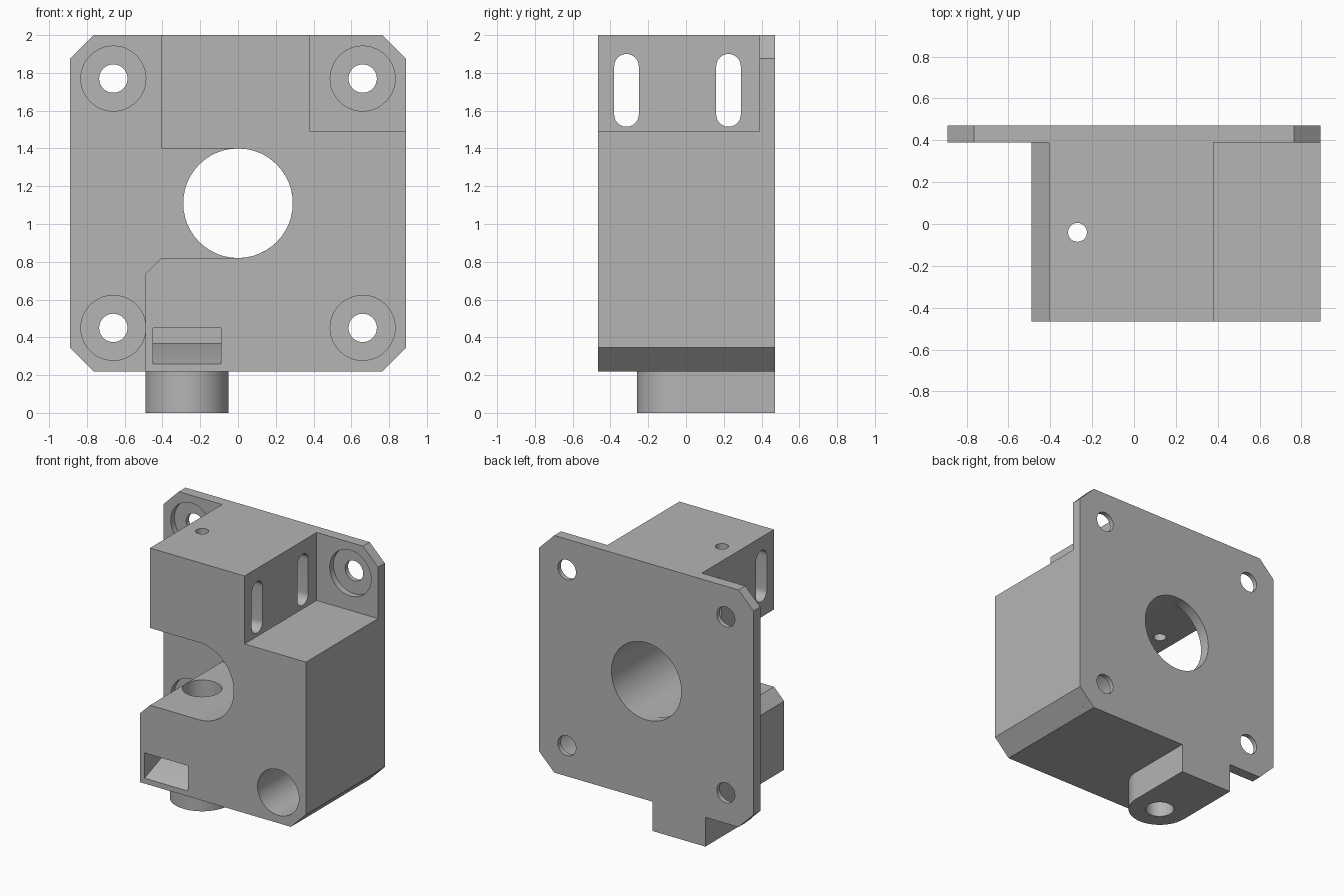
import bpy, bmesh
from math import pi, cos, sin, radians
from mathutils import Vector

if "Cube" in bpy.data.objects:
    bpy.data.objects.remove(bpy.data.objects["Cube"], do_unlink=True)

grey = bpy.data.materials.new("plain grey")
grey.use_nodes = True
GREY = (0.46, 0.46, 0.46, 1)
grey.diffuse_color = GREY
grey.node_tree.nodes["Principled BSDF"].inputs["Base Color"].default_value = GREY


def prism(name, outline, axis, start, end):
    """Extrude a flat outline along an axis; outline holds the other two coordinates in order."""
    place = {"x": lambda p, t: (t, p[0], p[1]),
             "y": lambda p, t: (p[0], t, p[1]),
             "z": lambda p, t: (p[0], p[1], t)}[axis]
    bm = bmesh.new()
    face = bm.faces.new([bm.verts.new(place(p, start)) for p in outline])
    new = bmesh.ops.extrude_face_region(bm, geom=[face])["geom"]
    shift = Vector(place((0, 0), end - start))
    bmesh.ops.translate(bm, vec=shift, verts=[v for v in new if isinstance(v, bmesh.types.BMVert)])
    bmesh.ops.recalc_face_normals(bm, faces=bm.faces)
    mesh = bpy.data.meshes.new(name)
    bm.to_mesh(mesh)
    bm.free()
    mesh.materials.append(grey)
    obj = bpy.data.objects.new(name, mesh)
    bpy.context.collection.objects.link(obj)
    return obj


def arc(cx, cy, r, a0=0, a1=360, n=48):
    return [(cx + r * cos(radians(a0 + (a1 - a0) * i / n)),
             cy + r * sin(radians(a0 + (a1 - a0) * i / n))) for i in range(n + 1)]


def bore(cx, cy, r, axis, start, end):
    return prism("bore_cutter", arc(cx, cy, r)[:-1], axis, start, end)


def cut(obj, cutters):
    bpy.context.view_layer.objects.active = obj
    for c in cutters:
        c.hide_render = True
        mod = obj.modifiers.new("cut", "BOOLEAN")
        mod.operation, mod.solver, mod.object = "DIFFERENCE", "EXACT", c
        bpy.ops.object.modifier_apply(modifier=mod.name)


FRONT, SEAM, BACK = -0.465, 0.39, 0.47
BOTTOM, TOP, SIDE, CHAMFER = 0.22, 2.0, 0.89, 0.125
HOLE_X, HOLE_Y = -0.27, -0.04       # vertical channel
MID = 1.11                          # height of the central bore

# Mounting plate with clipped corners
w, lo, hi = SIDE - CHAMFER, BOTTOM + CHAMFER, TOP - CHAMFER
plate = prism("mounting_plate", [(-w, BOTTOM), (w, BOTTOM), (SIDE, lo), (SIDE, hi),
                                 (w, TOP), (-w, TOP), (-SIDE, hi), (-SIDE, lo)], "y", SEAM, BACK)

# Main body: stepped block with a round-ended side opening
body = prism("main_body", [(-0.49, BOTTOM), (w, BOTTOM), (SIDE, lo), (SIDE, 1.49),
                           (0.38, 1.49), (0.38, TOP), (-0.405, TOP), (-0.405, MID + 0.29)]
             + arc(0, MID, 0.29, 90, -90, 32)
             + [(-0.405, MID - 0.29), (-0.49, 0.735)], "y", FRONT, SEAM)

# Rounded lug under the body
lug = prism("bottom_lug", arc(HOLE_X, HOLE_Y, 0.22, 180, 360, 32)
            + [(HOLE_X + 0.22, BACK), (HOLE_X - 0.22, BACK)], "z", 0, BOTTOM)

# Screw holes with wide counterbores, and the central bore
screws = []
for x in (-0.66, 0.66):
    for z in (MID - 0.66, MID + 0.66):
        screws += [bore(x, z, 0.075, "y", 0.3, 0.6), bore(x, z, 0.172, "y", -0.6, 0.435)]
centre = bore(0, MID, 0.29, "y", 0.3, 0.6)

# Vertical channel: narrow at the top, wide in the opening, medium through the lug
channel = [bore(HOLE_X, HOLE_Y, 0.045, "z", 1.2, 2.1),
           bore(HOLE_X, HOLE_Y, 0.135, "z", 0.41, 1.0),
           bore(HOLE_X, HOLE_Y, 0.10, "z", -0.1, 0.43)]

# Long slots through the top block
slots = [prism("slot_cutter", arc(y, 1.835, 0.065, 0, 180, 20) + arc(y, 1.58, 0.065, 180, 360, 20),
               "x", -0.6, 0.6) for y in (-0.315, 0.225)]

# Nut pocket with a ramped entrance
pocket = prism("pocket_cutter", [(-0.6, 0.26), (FRONT, 0.26), (-0.18, 0.37), (0.14, 0.37),
                                 (0.14, 0.45), (-0.6, 0.45)], "x", -0.45, -0.09)

cut(plate, screws + [centre])
cut(body, [screws[5], channel[0], channel[1], pocket, channel[2]] + slots)
cut(lug, [channel[2]])

for c in screws + [centre, pocket] + channel + slots:
    bpy.data.objects.remove(c, do_unlink=True)

# Smooth round walls, sharp edges elsewhere
for o in bpy.context.view_layer.objects:
    o.select_set(o in (plate, body, lug))
bpy.ops.object.shade_smooth_by_angle(angle=radians(30))
